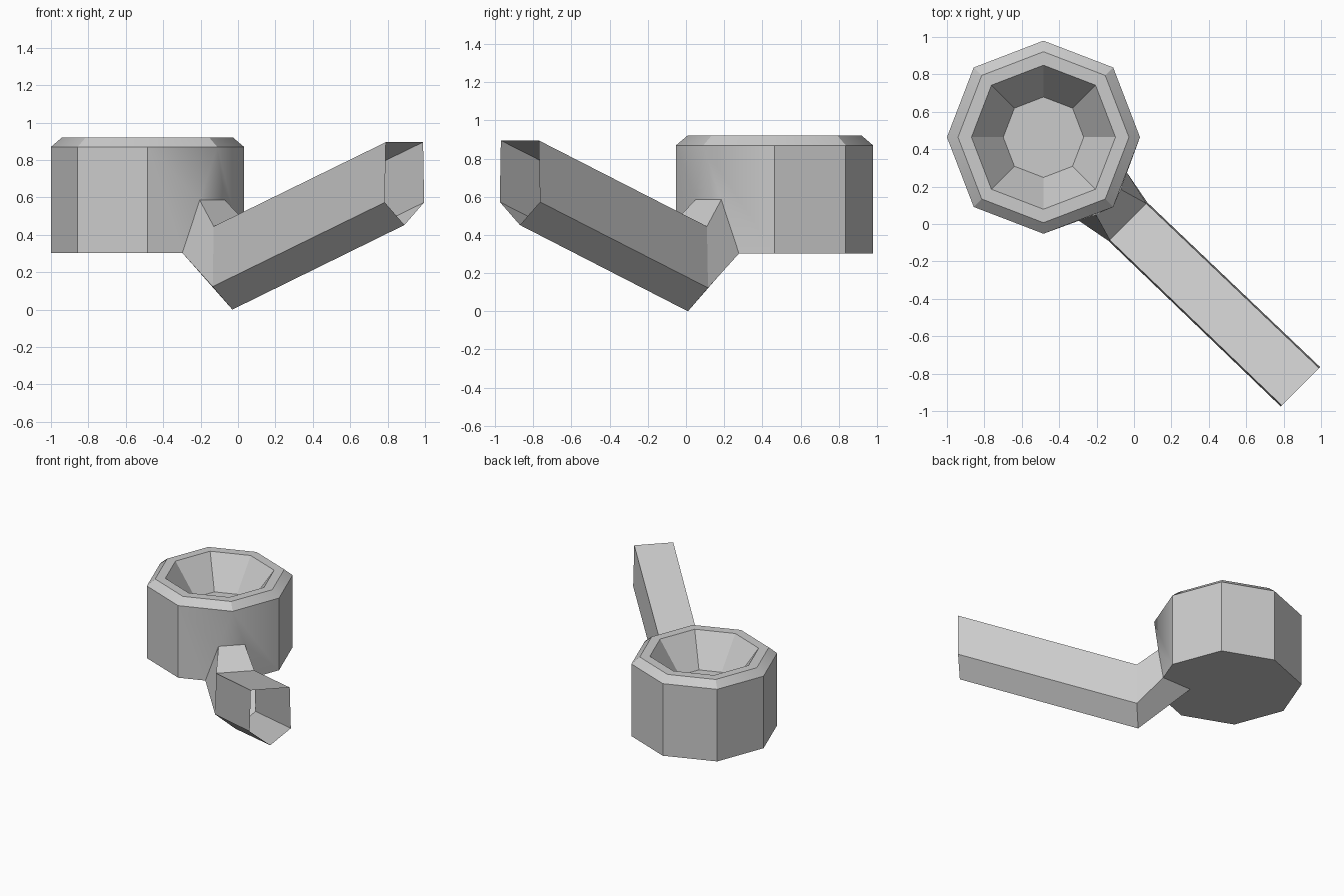
import bpy, bmesh, math
from mathutils import Vector

cube = bpy.data.objects.get("Cube")
if cube:
    bpy.data.objects.remove(cube, do_unlink=True)

GREY = (0.6, 0.6, 0.6, 1.0)
mat = bpy.data.materials.new("plain grey")
mat.use_nodes = True
mat.diffuse_color = GREY
mat.node_tree.nodes["Principled BSDF"].inputs["Base Color"].default_value = GREY

CENTRE = Vector((-0.484, 0.464, 0))
ALONG = Vector((1, -1, 0)).normalized()   # from bowl towards stem
SIDE = Vector((1, 1, 0)).normalized()
BASE_Z = 0.303
SIDES = 8
CORNER = 7                                # bowl corner that faces the stem


def at(along, side, z):
    return CENTRE + ALONG * along + SIDE * side + Vector((0, 0, z))


def build(name, faces):
    """Make an object from lists of corner points, welding shared points."""
    bm = bmesh.new()
    for corners in faces:
        bm.faces.new([bm.verts.new(p) for p in corners])
    bmesh.ops.remove_doubles(bm, verts=bm.verts, dist=0.0005)
    bmesh.ops.recalc_face_normals(bm, faces=bm.faces)
    mesh = bpy.data.meshes.new(name)
    bm.to_mesh(mesh)
    bm.free()
    mesh.materials.append(mat)
    obj = bpy.data.objects.new(name, mesh)
    bpy.context.collection.objects.link(obj)
    bpy.ops.object.select_all(action='DESELECT')
    obj.select_set(True)
    bpy.context.view_layer.objects.active = obj
    bpy.ops.object.shade_smooth_by_angle(angle=math.radians(30))
    return obj


def bridge(a, b):
    n = len(a)
    return [[a[i], a[(i + 1) % n], b[(i + 1) % n], b[i]] for i in range(n)]


def octagon(radius, z):
    pts = []
    for k in range(SIDES):
        a = math.tau * k / SIDES
        r = radius * (1.022 if k % 2 else 1.0)
        pts.append(CENTRE + Vector((r * math.cos(a), r * math.sin(a), z)))
    return pts


def pentagon(top, mid, keel, shift=0.0):
    """Flat-topped, keeled section; top and mid are (along, half width, z)."""
    (ta, tw, tz), (ma, mw, mz), (ka, kz) = top, mid, keel
    return [at(ta, shift - tw, tz), at(ma, shift - mw, mz), at(ka, shift, kz),
            at(ma, shift + mw, mz), at(ta, shift + tw, tz)]


# Sections: opening in the bowl, bend, open mouth end
bottom = octagon(0.516, BASE_Z)
shoulder = octagon(0.516, 0.87)
opening = pentagon((0.49, 0.095, 0.585), (0.446, 0.182, BASE_Z), (0.269, BASE_Z))
opening[1] = (bottom[CORNER] + bottom[CORNER - 1]) / 2
opening[3] = (bottom[CORNER] + bottom[0]) / 2
bend = pentagon((0.639, 0.138, 0.445), (0.639, 0.146, 0.123), (0.642, 0.0))
mouth = pentagon((1.915, 0.141, 0.895), (1.915, 0.149, 0.573), (1.915, 0.452), 0.028)

# Bowl: walls, with the stem corner cut open
top_left, low_left, keel, low_right, top_right = opening
prev, nxt = CORNER - 1, 0
faces = [w for k, w in enumerate(bridge(bottom, shoulder)) if k not in (prev, CORNER)]
faces += [
    [bottom[prev], low_left, top_left, shoulder[CORNER], shoulder[prev]],
    [top_left, top_right, shoulder[CORNER]],
    [low_right, bottom[nxt], shoulder[nxt], shoulder[CORNER], top_right],
    bottom[:CORNER] + [low_left, keel, low_right],
]
# Bowl: chamfer, flat rim, sloping inside and floor
ring = shoulder
for radius, z in ((0.457, 0.92), (0.385, 0.92), (0.215, 0.68)):
    inner = octagon(radius, z)
    faces += bridge(ring, inner)
    ring = inner
faces.append(ring)
build("bowl", faces)

# Neck and open-ended stem
build("neck", bridge(opening, bend))
build("stem", bridge(bend, mouth))
